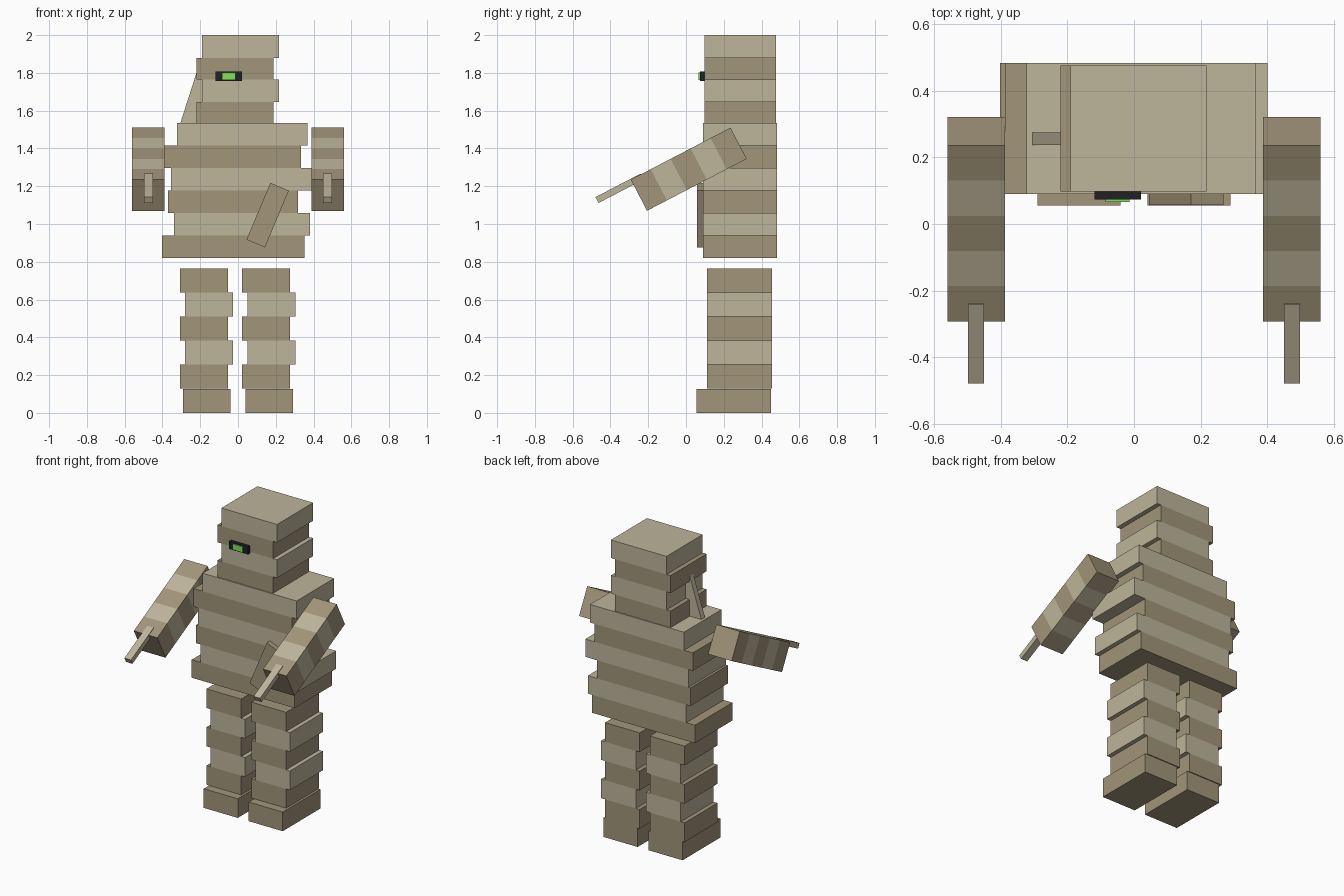
import bpy
from math import radians, sin, cos
from mathutils import Matrix, Vector

if "Cube" in bpy.data.objects:
    bpy.data.objects.remove(bpy.data.objects["Cube"])


def material(name, rgb):
    m = bpy.data.materials.new(name)
    m.diffuse_color = (*rgb, 1)
    m.use_nodes = True
    m.node_tree.nodes["Principled BSDF"].inputs["Base Color"].default_value = m.diffuse_color
    return m


LIGHT = material("light_linen", (0.51, 0.46, 0.33))
DARK = material("dark_linen", (0.36, 0.30, 0.195))
BLACK = material("black", (0.015, 0.015, 0.018))
GREEN = material("glow_green", (0.22, 0.75, 0.11))


def box(name, lo, hi, mat, frame=Matrix()):
    """Box between two corners, placed in an optional tilted frame."""
    lo, hi = Vector(lo), Vector(hi)
    bpy.ops.mesh.primitive_cube_add(size=1)
    ob = bpy.context.object
    ob.name = name
    ob.data.transform(Matrix.Translation((lo + hi) / 2) @ Matrix.Diagonal((*(hi - lo), 1)))
    ob.matrix_world = frame
    ob.data.materials.append(mat)
    return ob


def stack(name, levels, spans, y0, y1, mats):
    """Wrapped bands stacked from the top down, each shifted sideways."""
    for i, (a, b) in enumerate(spans):
        box(f"{name}_{i + 1}", (a, y0, levels[i + 1]), (b, y1, levels[i]), mats[i % 2])


# Head
stack("head_band", [2.0, 1.88, 1.765, 1.645, 1.535],
      [(-0.19, 0.218), (-0.22, 0.188)] * 2, 0.098, 0.476, (LIGHT, DARK))

# Torso
stack("torso_band", [1.535, 1.415, 1.296, 1.178, 1.058, 0.939, 0.82],
      [(-0.323, 0.367), (-0.388, 0.333), (-0.355, 0.401),
       (-0.371, 0.317), (-0.34, 0.382), (-0.403, 0.352)], 0.09, 0.483, (LIGHT, DARK))

# Legs and feet
for side, c in (("left", -0.165), ("right", 0.165)):
    spans = [(c + d - 0.127, c + d + 0.127) for d in (-0.016, 0.012, -0.016, 0.012, -0.016)]
    stack(f"{side}_leg_band", [0.764 - i * 0.1272 for i in range(6)],
          spans, 0.11, 0.455, (DARK, LIGHT))
    box(f"{side}_foot", (c - 0.125, 0.055, 0), (c + 0.125, 0.45, 0.127), DARK)

# Arms, tilted forward and down, each with a loose strip at the hand
L, T, W = 0.595, 0.186, 0.086
for side, s in (("left", -1), ("right", 1)):
    frame = Matrix.Translation((s * 0.474, 0.0145, 1.29)) @ Matrix.Rotation(radians(27.5), 4, 'X')
    for i in range(5):
        y = L / 2 - i * L / 5
        box(f"{side}_arm_band_{i + 1}", (-W, y - L / 5, -T / 2), (W, y, T / 2),
            (DARK, LIGHT)[i % 2], frame)
    box(f"{side}_hand_strip", (-0.024, -L / 2 - 0.209, T / 2 - 0.031),
        (0.024, -L / 2 + 0.06, T / 2 + 0.004), LIGHT, frame)

# Loose strip at the waist
waist = Matrix.Translation((0.157, 0.075, 1.047)) @ Matrix.Rotation(radians(22.8), 4, 'Y')
box("waist_strip", (-0.053, -0.018, -0.163), (0.053, 0.018, 0.163), DARK, waist)

# Loose strip leaning against the side of the head (origin on its outer edge)
neck = Matrix.Translation((-0.305, 0.256, 1.535)) @ Matrix.Rotation(radians(17.8), 4, 'Y')
box("neck_strip", (0, -0.019, -0.04), (0.09, 0.019, 0.28), LIGHT, neck)

# Eye slit with glowing pupil
box("eye_slit", (-0.118, 0.074, 1.757), (0.021, 0.11, 1.807), BLACK)
box("eye_glow", (-0.085, 0.066, 1.763), (-0.014, 0.09, 1.801), GREEN)
